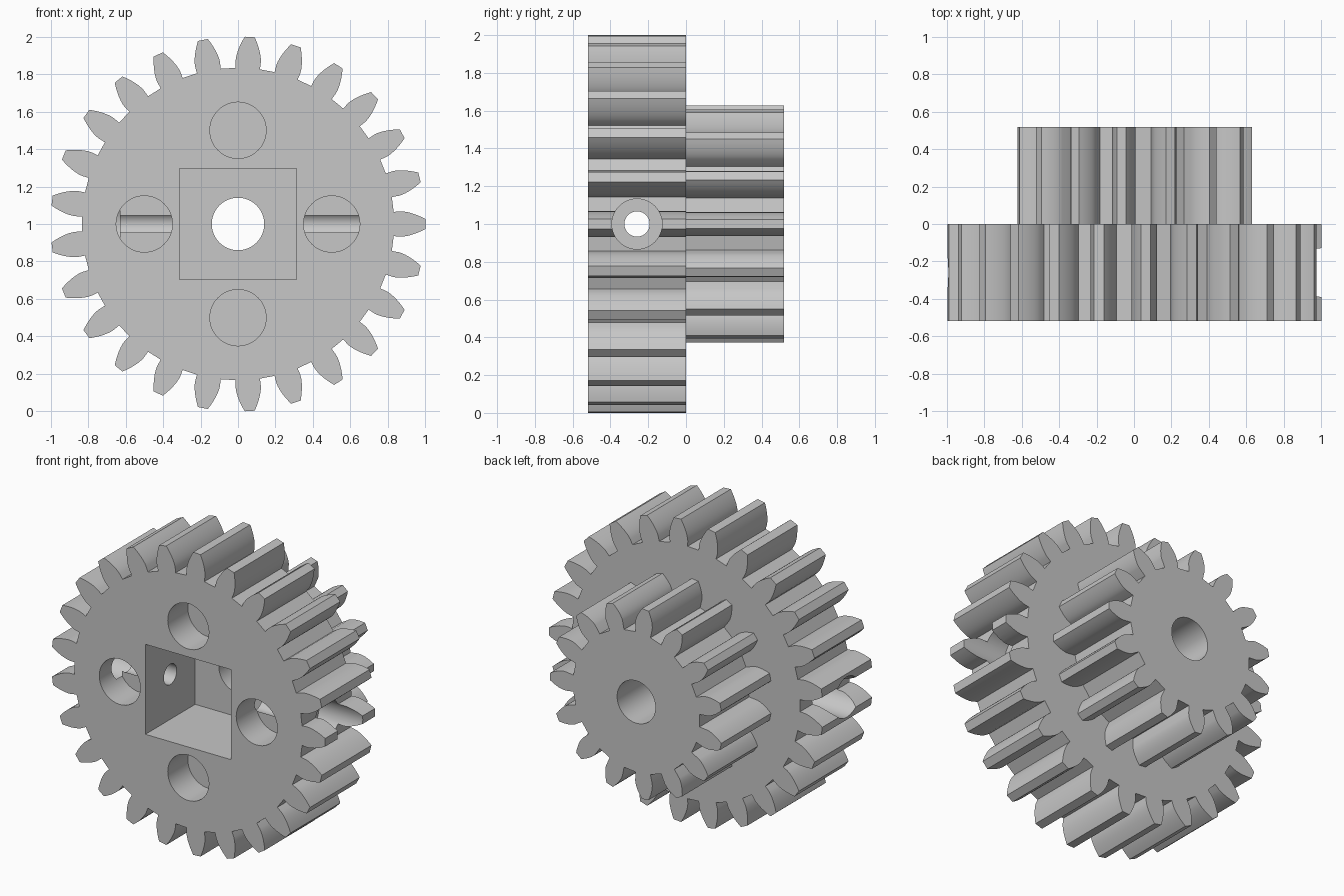
import bpy, bmesh, math
from mathutils import Matrix, Vector

cube = bpy.data.objects.get("Cube")
if cube:
    bpy.data.objects.remove(cube, do_unlink=True)

MODULE = 2 / 27          # tooth size shared by both gears
THICK = 7 * MODULE       # thickness of each gear
MID_Y = -THICK / 2       # middle plane of the large gear
PRESSURE = math.radians(20)

grey = bpy.data.materials.new("light_grey")
grey.use_nodes = True
grey.diffuse_color = (0.57, 0.57, 0.57, 1)
grey.node_tree.nodes["Principled BSDF"].inputs["Base Color"].default_value = grey.diffuse_color


def make_object(name, bm):
    bmesh.ops.recalc_face_normals(bm, faces=bm.faces[:])
    mesh = bpy.data.meshes.new(name)
    bm.to_mesh(mesh)
    bm.free()
    obj = bpy.data.objects.new(name, mesh)
    bpy.context.collection.objects.link(obj)
    return obj


def gear_profile(teeth, steps=7):
    """Involute outline as (angle, radius) pairs, first tooth centred on +x."""
    pitch = teeth * MODULE / 2
    base = pitch * math.cos(PRESSURE)
    tip = pitch + MODULE
    root = pitch - 1.25 * MODULE
    half = math.pi / (2 * teeth) + math.tan(PRESSURE) - PRESSURE
    flank = [(half, root)]
    for i in range(steps + 1):
        r = base + (tip - base) * i / steps
        a = math.acos(min(1, base / r))
        flank.append((half - math.tan(a) + a, r))
    tooth = [(-a, r) for a, r in flank] + [(a, r) for a, r in reversed(flank)]
    return [(a + k * math.tau / teeth, r) for k in range(teeth) for a, r in tooth]


def make_gear(name, teeth, y):
    bm = bmesh.new()
    ring = [bm.verts.new((r * math.cos(a), y, 1 + r * math.sin(a)))
            for a, r in gear_profile(teeth)]
    face = bm.faces.new(ring)
    out = bmesh.ops.extrude_face_region(bm, geom=[face])
    moved = [v for v in out["geom"] if isinstance(v, bmesh.types.BMVert)]
    bmesh.ops.translate(bm, verts=moved, vec=(0, THICK, 0))
    obj = make_object(name, bm)
    obj.data.materials.append(grey)
    return obj


def cylinder(start, end, radius):
    """Round cutter running between two points."""
    start, end = Vector(start), Vector(end)
    axis = end - start
    turn = axis.to_track_quat('Z', 'Y').to_matrix().to_4x4()
    bm = bmesh.new()
    bmesh.ops.create_cone(bm, cap_ends=True, segments=64, radius1=radius, radius2=radius,
                          depth=axis.length,
                          matrix=Matrix.Translation((start + end) / 2) @ turn)
    return make_object("cutter", bm)


def box(size, centre):
    bm = bmesh.new()
    bmesh.ops.create_cube(bm, size=1,
                          matrix=Matrix.Translation(centre) @ Matrix.Diagonal((*size, 1)))
    return make_object("cutter", bm)


def activate(obj):
    bpy.ops.object.select_all(action='DESELECT')
    obj.select_set(True)
    bpy.context.view_layer.objects.active = obj


def cut(obj, cutter):
    cutter.hide_render = True
    mod = obj.modifiers.new("cut", 'BOOLEAN')
    mod.operation = 'DIFFERENCE'
    mod.solver = 'EXACT'
    mod.object = cutter
    activate(obj)
    bpy.ops.object.modifier_apply(modifier=mod.name)
    bpy.data.objects.remove(cutter, do_unlink=True)


# Large front gear with a square socket through it
large_gear = make_gear("large_gear", 25, -THICK)
cut(large_gear, box((0.626, 2, 0.594), (0, 0, 1)))

# Four blind round pockets in the front face
for dx, dz in ((1, 0), (0, 1), (-1, 0), (0, -1)):
    x, z = dx * 0.5, 1 + dz * 0.5
    cut(large_gear, cylinder((x, -1, z), (x, -THICK + 0.21, z), 0.15))

# Cross hole for a set screw, with a wider recess on each side
cut(large_gear, cylinder((-1.2, MID_Y, 1), (1.2, MID_Y, 1), 0.067))
for inner, outer in ((-0.63, -1.2), (0.68, 1.2)):
    cut(large_gear, cylinder((inner, MID_Y, 1), (outer, MID_Y, 1), 0.133))

# Small rear gear with a round shaft bore
small_gear = make_gear("small_gear", 15, 0)
cut(small_gear, cylinder((0, -1, 1), (0, 1, 1), 0.14))

for gear in (large_gear, small_gear):
    activate(gear)
    bpy.ops.object.shade_smooth_by_angle(angle=math.radians(25))
